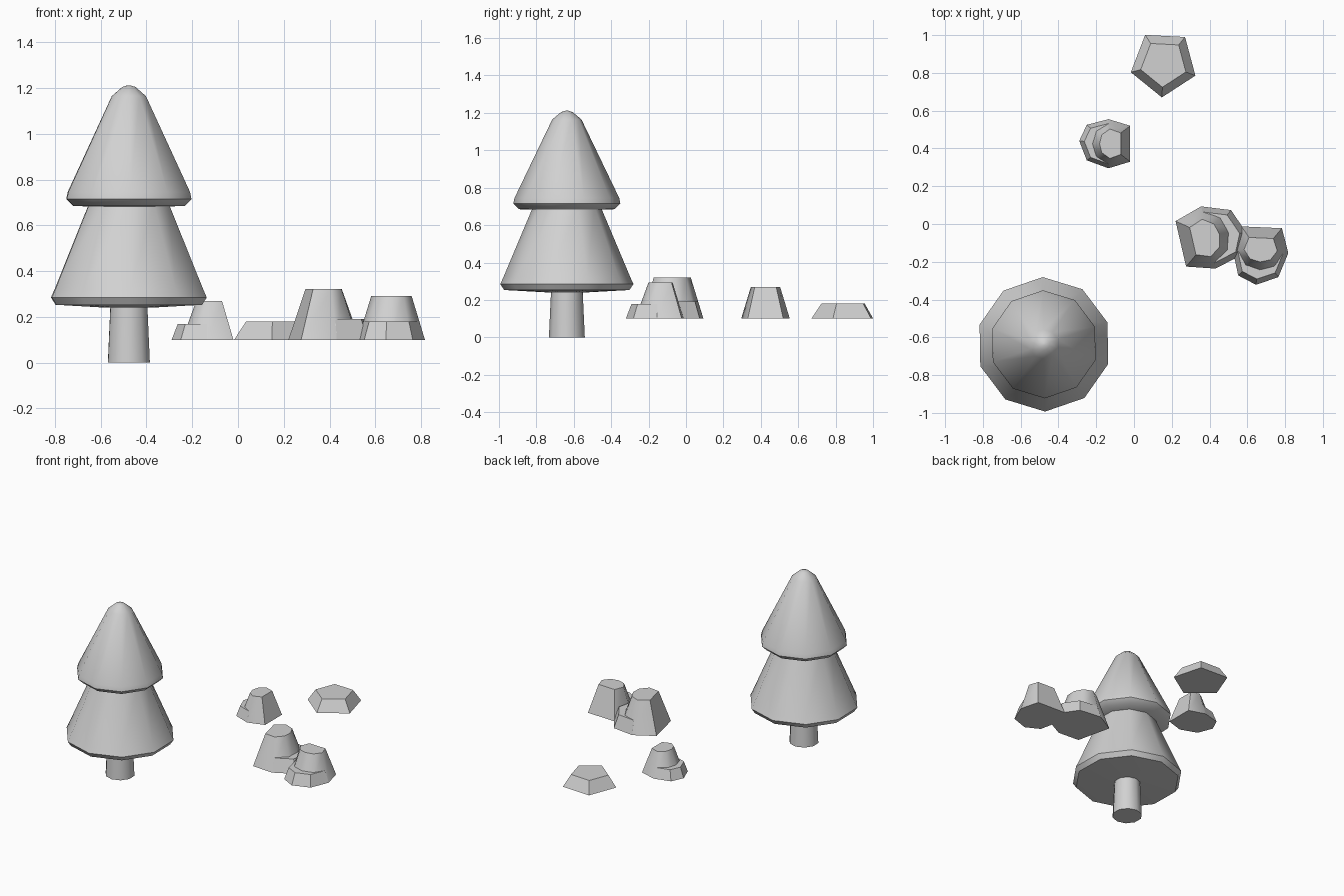
import bpy
import bmesh
from math import cos, sin, pi, radians
from mathutils import Matrix

if "Cube" in bpy.data.objects:
    bpy.data.objects.remove(bpy.data.objects["Cube"])

grey = bpy.data.materials.new("plain grey")
grey.use_nodes = True
colour = (0.64, 0.64, 0.64, 1)
grey.diffuse_color = colour
grey.node_tree.nodes["Principled BSDF"].inputs["Base Color"].default_value = colour


def loft(name, rings, smooth_angle=0):
    """Join rings of 3D points into a closed solid."""
    bm = bmesh.new()
    loops = [[bm.verts.new(p) for p in ring] for ring in rings]
    for low, high in zip(loops, loops[1:]):
        for i in range(len(low)):
            j = (i + 1) % len(low)
            bm.faces.new((low[i], low[j], high[j], high[i]))
    bm.faces.new(loops[0][::-1])
    bm.faces.new(loops[-1])
    bmesh.ops.recalc_face_normals(bm, faces=bm.faces)
    mesh = bpy.data.meshes.new(name)
    bm.to_mesh(mesh)
    bm.free()
    mesh.materials.append(grey)
    obj = bpy.data.objects.new(name, mesh)
    bpy.context.collection.objects.link(obj)
    if smooth_angle:
        bpy.ops.object.select_all(action='DESELECT')
        obj.select_set(True)
        bpy.context.view_layer.objects.active = obj
        bpy.ops.object.shade_smooth_by_angle(angle=radians(smooth_angle))
    return obj


def ring(radius, z, sides, centre, turn):
    return [(centre[0] + radius * cos(turn + 2 * pi * i / sides),
             centre[1] + radius * sin(turn + 2 * pi * i / sides), z)
            for i in range(sides)]


def lathe(name, profile, sides, centre, turn, smooth_angle=0):
    return loft(name, [ring(r, z, sides, centre, turn) for r, z in profile], smooth_angle)


# Tree: trunk and two tiers of foliage
tree = (-0.477, -0.637)
turn = radians(91)
lathe("trunk", [(0.096, 0), (0.084, 0.26)], 10, tree, turn, 45)
lathe("lower_foliage",
      [(0.1, 0.24), (0.335, 0.253), (0.356, 0.285), (0.34, 0.32), (0.18, 0.7)],
      10, tree, turn, 45)
lathe("upper_foliage",
      [(0.1, 0.68), (0.255, 0.685), (0.286, 0.715), (0.28, 0.745),
       (0.078, 1.165), (0.03, 1.205), (0.006, 1.212)],
      10, tree, turn, 45)

# Low five-sided rock
GROUND = 0.1
lathe("flat_rock", [(0.18, GROUND), (0.126, 0.18)], 5, (0.157, 0.85), radians(-93))

# Stepped rocks: a low shelf with a taller block flush on one side
SHELF = [(0.12, 0.095), (0.005, 0.13), (-0.11, 0.1), (-0.15, 0.015),
         (-0.11, -0.088), (0.005, -0.13), (0.12, -0.095)]
BLOCK = [(0.12, 0.095), (0.005, 0.13), (-0.08, 0.08), (-0.105, 0),
         (-0.08, -0.08), (0.005, -0.13), (0.12, -0.095)]


def stepped_rock(name, x, y, angle, size):
    place = (Matrix.Translation((x, y, GROUND))
             @ Matrix.Rotation(radians(angle), 4, 'Z') @ Matrix.Scale(size, 4))
    shelf = loft(name + "_shelf", [[(a, b, 0) for a, b in SHELF],
                                   [(a * 0.82, b * 0.82, 0.07) for a, b in SHELF]])
    block = loft(name + "_block", [[(a, b, 0) for a, b in BLOCK],
                                   [(a * 0.5 + 0.01, b * 0.6, 0.17) for a, b in BLOCK]], 48)
    for part in (shelf, block):
        part.data.transform(place)


stepped_rock("small_rock", -0.14, 0.425, 0, 1)
stepped_rock("large_rock", 0.4, -0.07, 193, 1.3)
stepped_rock("medium_rock", 0.67, -0.153, 87.5, 1.13)
